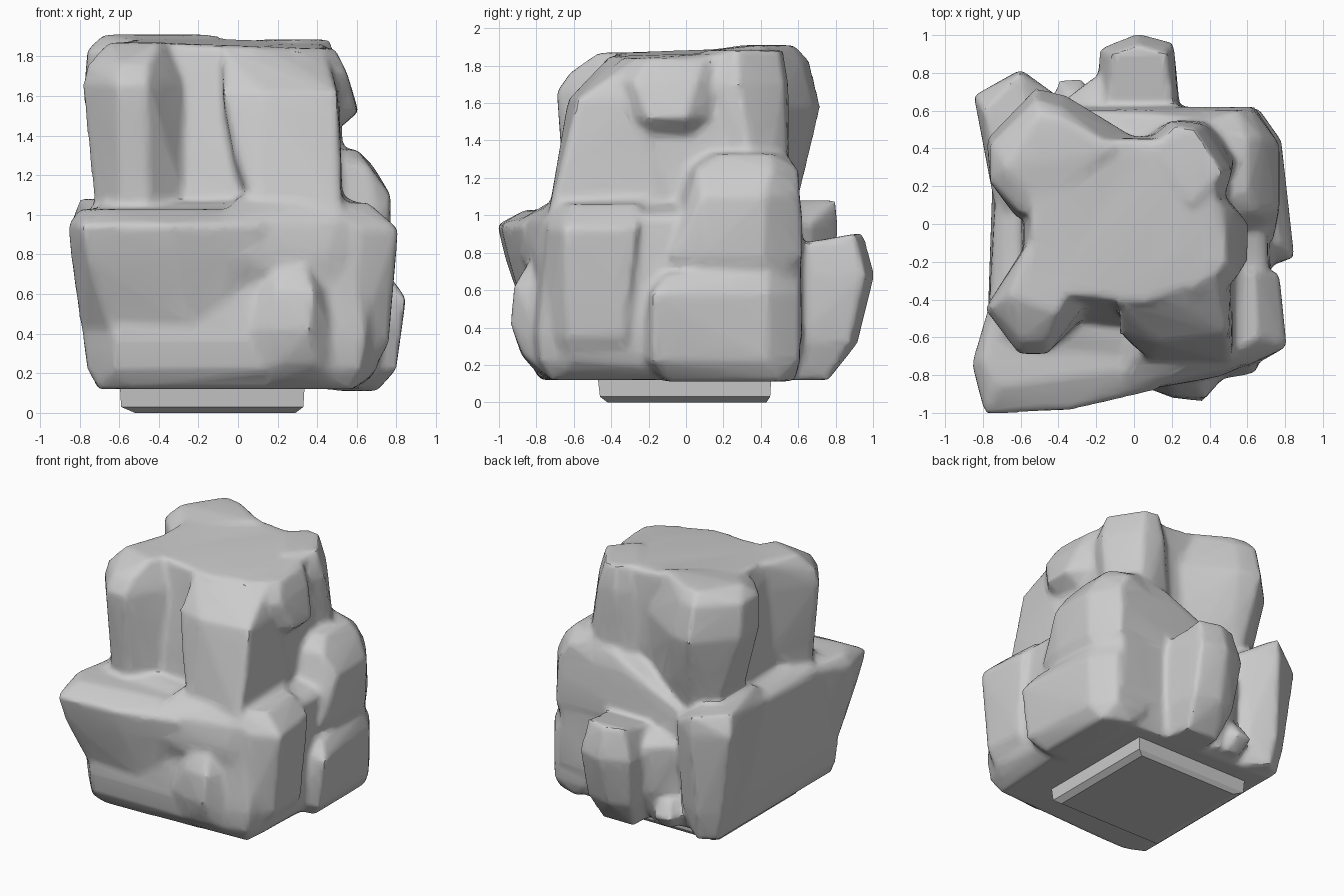
import bpy, bmesh

parts = []

def chunk(name, *sections):
    """Convex boulder through horizontal outlines: (z, [(x, y) or (x, y, z), ...])."""
    bm = bmesh.new()
    for z, outline in sections:
        for p in outline:
            bm.verts.new((p[0], p[1], p[2] if len(p) > 2 else z))
    res = bmesh.ops.convex_hull(bm, input=bm.verts[:])
    bmesh.ops.delete(bm, geom=[v for v in bm.verts if not v.link_faces], context='VERTS')
    bmesh.ops.recalc_face_normals(bm, faces=bm.faces[:])
    me = bpy.data.meshes.new(name)
    bm.to_mesh(me)
    bm.free()
    ob = bpy.data.objects.new(name, me)
    bpy.context.collection.objects.link(ob)
    return ob

def rock(*args):
    parts.append(chunk(*args))

# lower mass
rock("lower_core",
     (0.12, [(-0.7, -0.72), (-0.55, -0.78), (0.58, -0.72), (0.64, 0.55), (-0.7, 0.6)]),
     (0.22, [(-0.76, -0.68), (-0.62, -0.84), (0.25, -0.84), (0.62, -0.78), (0.7, -0.6)]),
     (0.36, [(-0.78, -0.68), (-0.62, -0.86), (0.25, -0.86), (0.64, -0.79), (0.72, -0.6),
             (0.72, 0.5), (0.62, 0.62), (-0.6, 0.62), (-0.74, 0.5)]),
     (0.98, [(-0.78, -0.7), (-0.55, -0.82), (0.55, -0.74), (0.72, -0.6), (0.69, 0.5),
             (0.6, 0.61), (-0.6, 0.6), (-0.72, 0.4)]),
     (1.06, [(-0.68, -0.55), (0.5, -0.65), (0.6, 0.5), (-0.55, 0.5)]))
# overhanging front ledge
rock("front_ledge_left",
     (0.4, [(-0.79, -0.66), (-0.64, -0.83), (-0.2, -0.84)]),
     (0.78, [(-0.84, -0.78), (-0.76, -0.97), (-0.3, -0.95), (0.1, -0.86)]),
     (0.95, [(-0.86, -0.74), (-0.79, -1.01), (-0.35, -0.99), (0.12, -0.88)]),
     (1.03, [(-0.8, -0.72), (-0.72, -0.86), (0.1, -0.75), (0.0, -0.4), (-0.7, -0.2)]))
rock("front_ledge_right",
     (0.62, [(0.0, -0.82), (0.5, -0.78)]),
     (0.8, [(-0.05, -0.9), (0.45, -0.81), (0.7, -0.7)]),
     (0.97, [(-0.1, -0.9), (0.5, -0.77), (0.72, -0.66)]),
     (1.09, [(0.0, -0.7), (0.5, -0.66), (0.55, -0.2), (0.0, -0.2)]))
# boulder set in the front face
rock("front_boulder",
     (0.16, [(0.1, -0.75), (0.2, -0.8), (0.5, -0.76)]),
     (0.25, [(0.08, -0.83), (0.22, -0.88), (0.4, -0.87), (0.52, -0.76)]),
     (0.42, [(0.07, -0.87), (0.2, -0.92), (0.36, -0.94), (0.48, -0.8)]),
     (0.62, [(0.12, -0.85), (0.2, -0.91), (0.38, -0.92), (0.45, -0.78)]),
     (0.75, [(0.2, -0.84), (0.34, -0.84), (0.28, -0.6)]))
# slabs on the right side
rock("right_front_slab",
     (0.16, [(0.5, -0.7), (0.65, -0.64), (0.65, -0.34), (0.5, -0.3)]),
     (0.35, [(0.6, -0.77), (0.76, -0.64), (0.75, -0.32), (0.5, -0.3)]),
     (0.93, [(0.6, -0.75), (0.81, -0.65), (0.77, -0.26), (0.5, -0.24)]),
     (1.06, [(0.5, -0.7), (0.66, -0.6), (0.64, -0.25), (0.4, -0.2)]))
rock("right_lower_slab",
     (0.11, [(0.5, -0.1), (0.7, -0.1), (0.7, 0.5), (0.5, 0.58)]),
     (0.22, [(0.6, -0.26), (0.8, -0.18), (0.77, 0.44), (0.66, 0.61), (0.4, 0.61)]),
     (0.58, [(0.6, -0.22), (0.85, -0.18), (0.78, 0.44), (0.66, 0.61), (0.4, 0.61)]),
     (0.69, [(0.6, -0.16), (0.77, -0.1), (0.74, 0.44), (0.6, 0.6)]))
rock("right_upper_slab",
     (0.64, [(0.5, 0.0), (0.72, 0.08), (0.72, 0.45), (0.5, 0.61)]),
     (0.78, [(0.5, -0.12), (0.74, -0.08), (0.77, 0.1), (0.76, 0.42), (0.64, 0.62)]),
     (1.1, [(0.45, -0.05), (0.77, 0.08), (0.77, 0.42), (0.63, 0.61), (0.2, 0.6)]),
     (1.25, [(0.45, 0.0), (0.66, 0.06), (0.68, 0.46), (0.55, 0.6)]),
     (1.33, [(0.45, 0.1), (0.6, 0.18), (0.6, 0.45), (0.4, 0.54), (0.4, 0.1)]))
# rising back shoulder
rock("back_shoulder",
     (0.8, [(0.62, 0.62), (-0.4, 0.62), (-0.4, 0.2), (0.6, 0.2)]),
     (1.0, [(0.63, 0.62), (-0.35, 0.6), (-0.4, 0.4)]),
     (1.16, [(0.1, 0.6), (0.62, 0.6)]),
     (1.27, [(0.56, 0.57), (0.2, 0.57), (0.1, 0.4), (0.55, 0.3)]))
# column at the back left corner
rock("back_left_column",
     (0.13, [(-0.7, 0.35), (-0.72, 0.65), (-0.6, 0.72), (-0.45, 0.6)]),
     (0.35, [(-0.74, 0.3), (-0.77, 0.66), (-0.62, 0.77), (-0.44, 0.68), (-0.4, 0.5)]),
     (0.95, [(-0.72, 0.0), (-0.85, 0.68), (-0.6, 0.82), (-0.38, 0.66), (-0.3, 0.4)]),
     (1.08, [(-0.65, 0.1), (-0.8, 0.6), (-0.6, 0.8), (-0.5, 0.4)]))
# block, its side wedge and pebble on the back
rock("back_block",
     (0.12, [(-0.12, 0.5), (-0.1, 0.76), (0.16, 0.76), (0.2, 0.5)]),
     (0.32, [(-0.2, 0.55), (-0.15, 0.87), (0.0, 0.92), (0.2, 0.88), (0.25, 0.55)]),
     (0.68, [(-0.2, 0.55), (-0.18, 0.93), (0.02, 1.01), (0.21, 0.96), (0.24, 0.55)]),
     (0.9, [(-0.15, 0.55, 0.84), (-0.12, 0.9), (0.02, 0.95), (0.18, 0.9), (0.22, 0.55, 0.84)]))
rock("back_side_wedge",
     (0.14, [(-0.34, 0.5), (-0.2, 0.66), (0.0, 0.5)]),
     (0.4, [(-0.38, 0.62), (-0.24, 0.75), (-0.1, 0.75), (0.0, 0.5)]),
     (0.74, [(-0.4, 0.63), (-0.22, 0.77), (-0.1, 0.75), (0.0, 0.5)]),
     (0.82, [(-0.32, 0.58), (-0.18, 0.68), (0.0, 0.5)]))
rock("back_pebble",
     (0.14, [(-0.4, 0.55), (-0.36, 0.68), (-0.26, 0.68), (-0.2, 0.55)]),
     (0.24, [(-0.46, 0.6), (-0.4, 0.76), (-0.27, 0.78), (-0.2, 0.6)]),
     (0.35, [(-0.42, 0.55), (-0.36, 0.7), (-0.27, 0.7), (-0.22, 0.55)]))
# upper mass
rock("upper_core",
     (0.9, [(-0.6, -0.5), (0.5, -0.62), (0.52, 0.4), (-0.6, 0.45)]),
     (1.5, [(-0.59, -0.42), (0.5, -0.5), (0.48, 0.4), (0.3, 0.47), (-0.58, 0.45)]),
     (1.87, [(-0.58, -0.36), (0.05, -0.42, 1.85), (0.42, -0.25, 1.84), (0.44, 0.3), (0.2, 0.45),
             (-0.5, 0.45, 1.9)]))
rock("upper_front_left_column",
     (0.95, [(-0.72, -0.45), (-0.6, -0.62), (-0.45, -0.64), (-0.22, -0.45), (-0.55, -0.2)]),
     (1.2, [(-0.73, -0.42), (-0.6, -0.61), (-0.43, -0.62), (-0.26, -0.46), (-0.58, -0.15)]),
     (1.66, [(-0.79, -0.45), (-0.61, -0.69), (-0.46, -0.69), (-0.29, -0.46), (-0.6, -0.15)]),
     (1.76, [(-0.76, -0.44), (-0.6, -0.62), (-0.45, -0.62)]),
     (1.87, [(-0.66, -0.38), (-0.4, -0.47), (-0.34, -0.35), (-0.56, -0.1)]))
rock("upper_front_right_block",
     (0.98, [(0.1, -0.74), (0.52, -0.74), (0.53, -0.1), (0.0, -0.1)]),
     (1.3, [(-0.02, -0.63), (0.12, -0.66), (0.52, -0.64), (0.52, -0.2)]),
     (1.62, [(-0.08, -0.58), (0.12, -0.63), (0.5, -0.58), (0.51, -0.3)]),
     (1.84, [(-0.08, -0.42), (0.15, -0.38), (0.44, -0.26), (0.35, 0.0), (0.0, 0.0)]))
rock("upper_right_lobe",
     (1.4, [(0.47, -0.2), (0.47, 0.02)]),
     (1.52, [(0.46, -0.34), (0.6, -0.2), (0.61, 0.0), (0.46, 0.17)]),
     (1.72, [(0.4, -0.44), (0.55, -0.28), (0.54, 0.06), (0.4, 0.24)]),
     (1.84, [(0.3, -0.35), (0.49, -0.2), (0.47, 0.1), (0.3, 0.2)]))
rock("upper_back_left_lobe",
     (1.0, [(-0.6, 0.2), (-0.6, 0.5), (-0.45, 0.58), (-0.1, 0.45)]),
     (1.25, [(-0.66, 0.2), (-0.68, 0.46), (-0.48, 0.63), (-0.36, 0.62), (0.0, 0.44)]),
     (1.58, [(-0.62, 0.03), (-0.76, 0.22), (-0.78, 0.45), (-0.52, 0.72), (-0.36, 0.68), (0.0, 0.46)]),
     (1.83, [(-0.6, 0.05), (-0.76, 0.22), (-0.76, 0.42), (-0.52, 0.66), (-0.38, 0.62)]),
     (1.91, [(-0.5, 0.1, 1.88), (-0.68, 0.3), (-0.5, 0.58), (-0.38, 0.56), (-0.1, 0.4)]))
rock("upper_back_right_lobe",
     (1.0, [(0.1, 0.5), (0.4, 0.55), (0.55, 0.4), (0.4, 0.1)]),
     (1.4, [(0.1, 0.45), (0.2, 0.48), (0.38, 0.46), (0.48, 0.4), (0.46, 0.16)]),
     (1.7, [(0.05, 0.42), (0.2, 0.55), (0.36, 0.53), (0.52, 0.28), (0.48, 0.15)]),
     (1.885, [(0.1, 0.4), (0.22, 0.52), (0.32, 0.5), (0.47, 0.27), (0.3, 0.1)]))

# fuse the boulders into one softened rock
bpy.ops.object.select_all(action='DESELECT')
for ob in parts:
    ob.select_set(True)
body = parts[0]
bpy.context.view_layer.objects.active = body
bpy.ops.object.join()
body.name = "rock_formation"
fuse = body.modifiers.new("fuse", 'REMESH')
fuse.mode = 'VOXEL'
fuse.voxel_size = 0.02
soft = body.modifiers.new("soften", 'SMOOTH')
soft.factor = 0.5
soft.iterations = 9
thin = body.modifiers.new("facet", 'DECIMATE')
thin.ratio = 0.12
for m in ("fuse", "soften", "facet"):
    bpy.ops.object.modifier_apply(modifier=m)
bpy.ops.object.shade_smooth_by_angle(angle=0.5)

# square plinth under the rock
chunk("plinth",
      (0.0, [(-0.52, -0.42), (0.29, -0.42), (0.29, 0.43), (-0.52, 0.43)]),
      (0.03, [(-0.59, -0.46), (0.33, -0.46), (0.33, 0.45), (-0.59, 0.45)]),
      (0.2, [(-0.6, -0.48), (0.34, -0.48), (0.34, 0.46), (-0.6, 0.46)]))
